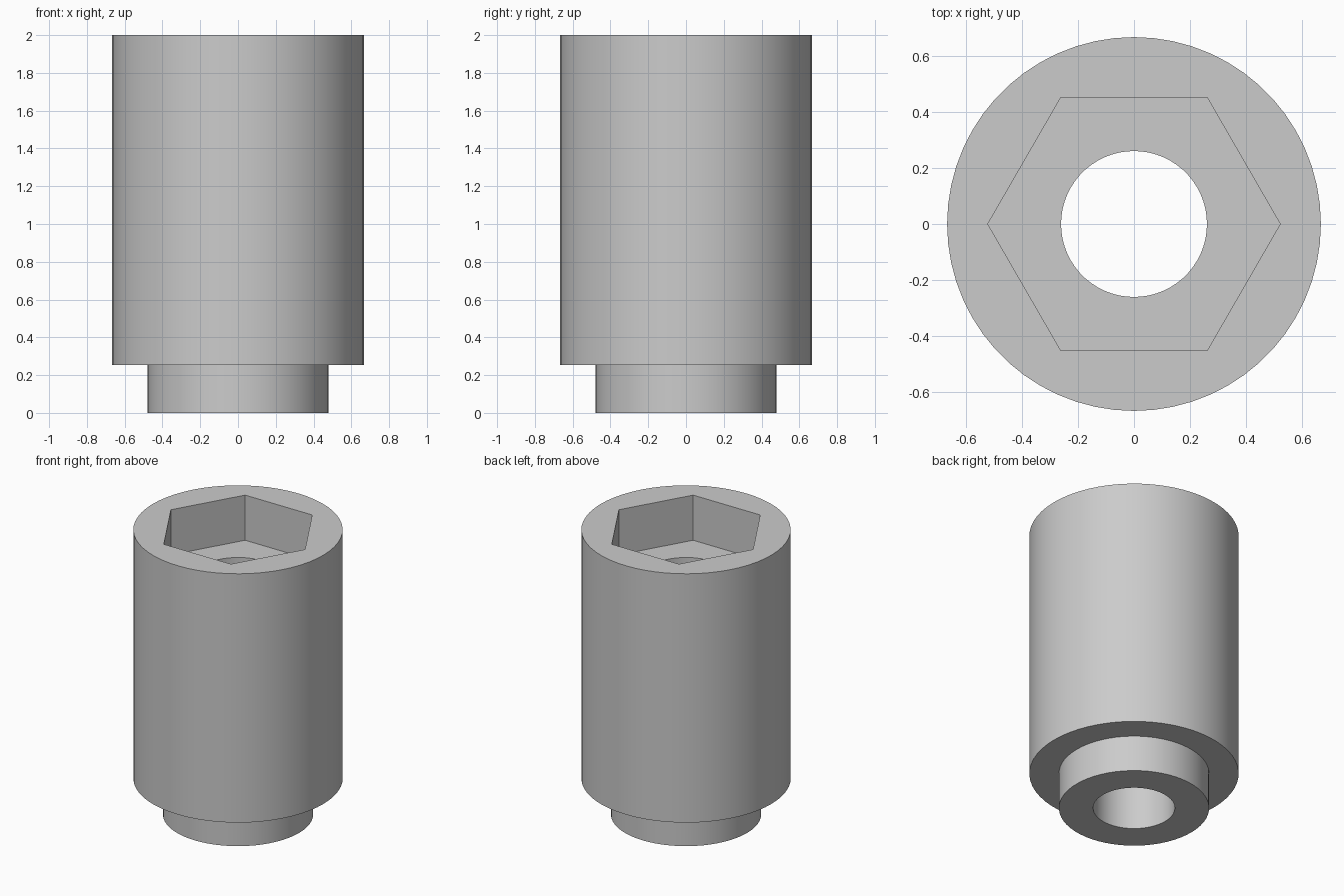
import bpy
import bmesh
from math import cos, sin, pi, radians

SEGMENTS = 60  # a multiple of six, so the hexagon corners are exact

old = bpy.data.objects.get("Cube")
if old:
    bpy.data.objects.remove(old, do_unlink=True)

steel = bpy.data.materials.new("plain grey steel")
steel.use_nodes = True
grey = (0.6, 0.6, 0.6, 1)
steel.diffuse_color = grey
steel.node_tree.nodes["Principled BSDF"].inputs["Base Color"].default_value = grey


def circle(radius):
    return lambda angle: radius


def hexagon(corner_radius):
    apothem = corner_radius * cos(pi / 6)
    return lambda angle: apothem / cos(angle % (pi / 3) - pi / 6)


def closed_loft(name, sections):
    """Join a closed cycle of rings, each an outline and a height."""
    bm = bmesh.new()
    rings = []
    for outline, z in sections:
        ring = []
        for i in range(SEGMENTS):
            a = 2 * pi * i / SEGMENTS
            r = outline(a)
            ring.append(bm.verts.new((r * cos(a), r * sin(a), z)))
        rings.append(ring)
    for k, low in enumerate(rings):
        high = rings[(k + 1) % len(rings)]
        for i in range(SEGMENTS):
            j = (i + 1) % SEGMENTS
            bm.faces.new((low[i], low[j], high[j], high[i]))
    bmesh.ops.recalc_face_normals(bm, faces=bm.faces)
    mesh = bpy.data.meshes.new(name)
    bm.to_mesh(mesh)
    bm.free()
    mesh.materials.append(steel)
    obj = bpy.data.objects.new(name, mesh)
    bpy.context.collection.objects.link(obj)
    return obj


# Stepped sleeve: round outside, hexagonal pocket on top, through bore
body = circle(0.666)
spigot = circle(0.478)
bore = circle(0.26)
pocket = hexagon(0.521)
sleeve = closed_loft("hex_socket_sleeve", [
    (bore, 0), (spigot, 0),
    (spigot, 0.253), (body, 0.253),
    (body, 2), (pocket, 2),
    (pocket, 1.683), (bore, 1.683),
])

bpy.ops.object.select_all(action="DESELECT")
sleeve.select_set(True)
bpy.context.view_layer.objects.active = sleeve
bpy.ops.object.shade_smooth_by_angle(angle=radians(30))
